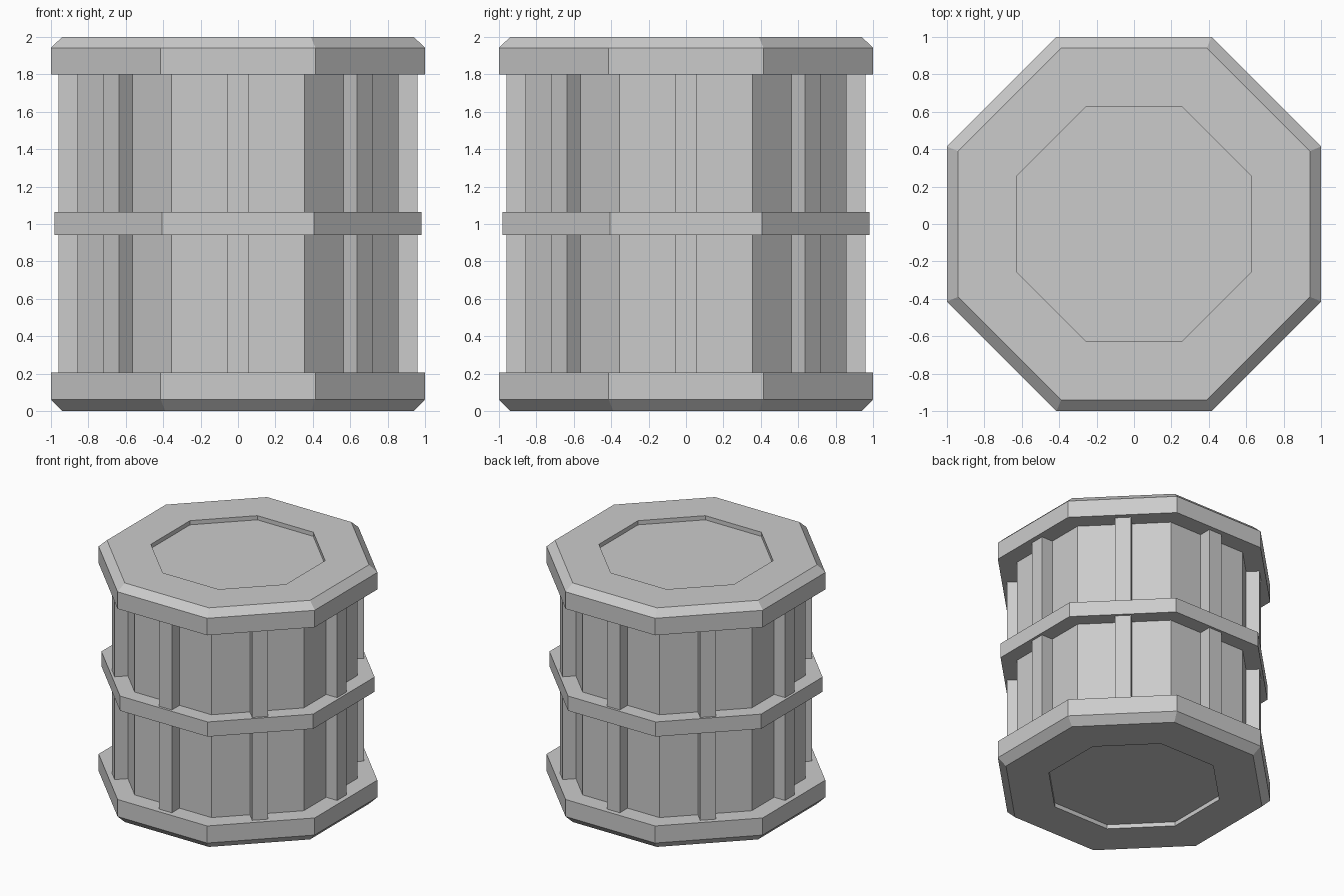
import bpy, bmesh, math
from mathutils import Matrix

if "Cube" in bpy.data.objects:
    bpy.data.objects.remove(bpy.data.objects["Cube"])

SIDES = 8


def finish(bm, name):
    bmesh.ops.recalc_face_normals(bm, faces=bm.faces)
    mesh = bpy.data.meshes.new(name)
    bm.to_mesh(mesh)
    bm.free()
    obj = bpy.data.objects.new(name, mesh)
    bpy.context.collection.objects.link(obj)
    return obj


def octagon_solid(name, profile):
    """Stack octagon rings given as (flat-to-centre distance, z), closed at both ends."""
    bm = bmesh.new()
    rings = []
    for apothem, z in profile:
        r = apothem / math.cos(math.pi / SIDES)
        angles = [(i + 0.5) * 2 * math.pi / SIDES for i in range(SIDES)]
        rings.append([bm.verts.new((r * math.cos(a), r * math.sin(a), z)) for a in angles])
    for low, high in zip(rings, rings[1:]):
        for i in range(SIDES):
            j = (i + 1) % SIDES
            bm.faces.new((low[i], low[j], high[j], high[i]))
    bm.faces.new(rings[0])
    bm.faces.new(rings[-1])
    return finish(bm, name)


# Main drum
octagon_solid("drum_body", [(0.858, 0.1), (0.858, 1.9)])

# Chamfered end caps with a shallow recessed panel
octagon_solid("bottom_cap", [(0.625, 0.035), (0.625, 0), (0.94, 0), (1, 0.062),
                             (1, 0.205), (0.8, 0.205)])
octagon_solid("top_cap", [(0.8, 1.8), (1, 1.8), (1, 1.942), (0.94, 2),
                          (0.625, 2), (0.625, 1.965)])

# Band around the middle
octagon_solid("middle_band", [(0.98, 0.942), (0.98, 1.065)])

# Upright rib on the centre of each face
bm = bmesh.new()
for i in range(SIDES):
    place = (Matrix.Rotation(i * 2 * math.pi / SIDES, 4, 'Z')
             @ Matrix.Translation((0.89, 0, 1))
             @ Matrix.Diagonal((0.14, 0.12, 1.7, 1)))
    bmesh.ops.create_cube(bm, size=1, matrix=place)
finish(bm, "side_ribs")
